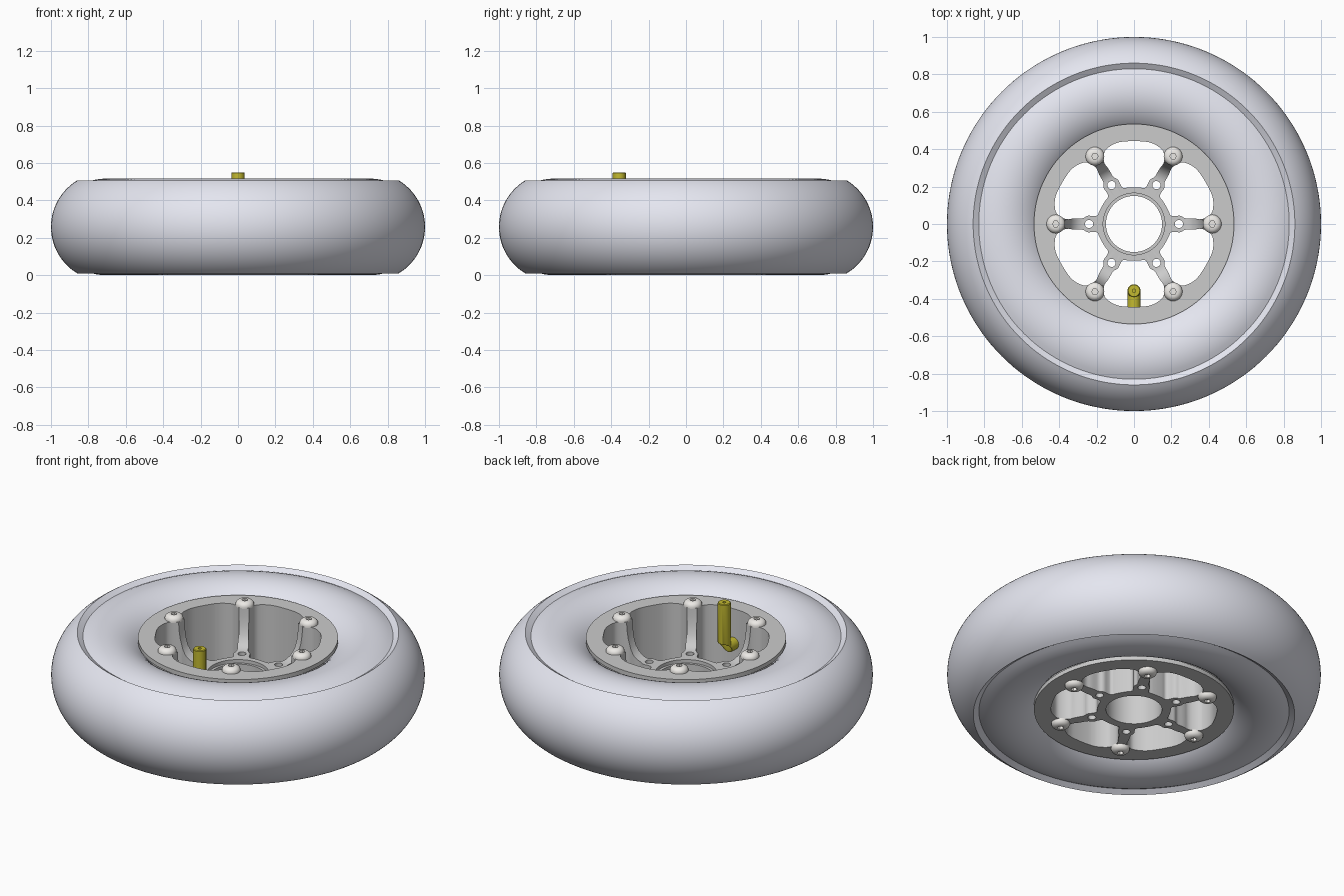
import bpy, bmesh
from math import sin, cos, pi, radians, atan2
from mathutils import Vector, Matrix

if "Cube" in bpy.data.objects:
    bpy.data.objects.remove(bpy.data.objects["Cube"])

MID = 0.258  # height of the wheel's middle plane


def material(name, rgb):
    m = bpy.data.materials.new(name)
    m.diffuse_color = (*rgb, 1)
    m.use_nodes = True
    m.node_tree.nodes["Principled BSDF"].inputs["Base Color"].default_value = m.diffuse_color
    return m


def add_object(name, bm, mat=None):
    bmesh.ops.recalc_face_normals(bm, faces=bm.faces)
    me = bpy.data.meshes.new(name)
    bm.to_mesh(me)
    bm.free()
    ob = bpy.data.objects.new(name, me)
    bpy.context.collection.objects.link(ob)
    if mat:
        me.materials.append(mat)
    return ob


def smooth(ob, angle=30):
    bpy.ops.object.select_all(action='DESELECT')
    ob.select_set(True)
    bpy.context.view_layer.objects.active = ob
    bpy.ops.object.shade_smooth_by_angle(angle=radians(angle))


def bridge(bm, a, b):
    n = len(a)
    for i in range(n):
        bm.faces.new((a[i], a[(i + 1) % n], b[(i + 1) % n], b[i]))


def lathe(name, profile, steps, mat=None):
    """Revolve a closed (radius, z) profile around z."""
    bm = bmesh.new()
    rings = [[bm.verts.new((r * cos(2 * pi * k / steps), r * sin(2 * pi * k / steps), z))
              for r, z in profile] for k in range(steps)]
    for k in range(steps):
        bridge(bm, rings[k], rings[(k + 1) % steps])
    return add_object(name, bm, mat)


def prism(bm, pts, z0, z1, turn=0.0):
    """Add an upright prism, turned around z."""
    rot = Matrix.Rotation(turn, 3, 'Z')
    lo, hi = ([bm.verts.new(rot @ Vector((x, y, z))) for x, y in pts] for z in (z0, z1))
    bridge(bm, lo, hi)
    bm.faces.new(lo[::-1])
    bm.faces.new(hi)


def circle(cx, cy, r, n):
    return [(cx + r * cos(2 * pi * i / n), cy + r * sin(2 * pi * i / n)) for i in range(n)]


def round_corners(pts, times=2):
    """Corner-cutting subdivision of a closed outline."""
    for _ in range(times):
        out = []
        for (ax, ay), (bx, by) in zip(pts, pts[1:] + pts[:1]):
            out += [(ax * .75 + bx * .25, ay * .75 + by * .25),
                    (ax * .25 + bx * .75, ay * .25 + by * .75)]
        pts = out
    return pts


rubber = material("rubber", (0.78, 0.79, 0.87))
metal = material("rim_metal", (0.62, 0.62, 0.61))
steel = material("bolt_steel", (0.84, 0.82, 0.79))
brass = material("brass", (0.55, 0.49, 0.03))

# Tyre: round carcass with a thicker tread band that ends in a chamfered step
C, R_SIDE, R_TREAD = 0.71, 0.258, 0.29
tread_end = atan2(0.248, 0.15)
side_start = atan2(0.2284, 0.12)
tyre = [(C + R_TREAD * cos(a), MID + R_TREAD * sin(a))
        for a in [tread_end * (i / 14 - 1) for i in range(29)]]
tyre += [(C + R_SIDE * cos(a), MID + R_SIDE * sin(a))
         for a in [side_start + (2 * pi - 2 * side_start) * i / 40 for i in range(41)]]
smooth(lathe("tyre", tyre, 144, rubber))

# Rim: turned body with flanges, barrel, dished web and hub bore
TOP, BOT = 0.478, 0.04
rim = lathe("rim", [
    (0.535, TOP), (0.535, TOP - 0.024), (0.465, TOP - 0.03), (0.46, BOT + 0.03),
    (0.535, BOT + 0.024), (0.535, BOT), (0.15, BOT), (0.15, 0.25), (0.165, 0.25),
    (0.165, 0.27), (0.275, 0.27), (0.30, 0.278), (0.325, 0.297), (0.345, 0.33),
    (0.36, 0.38), (0.367, 0.43), (0.37, TOP)], 120, metal)

# Cut six windows between the spokes and six holes in the hub web
half = [(0.05, 0.443), (0.10, 0.433), (0.145, 0.405), (0.162, 0.38), (0.162, 0.325),
        (0.135, 0.295), (0.112, 0.25), (0.085, 0.24), (0.073, 0.21), (0.06, 0.19),
        (0.03, 0.196)]
window = round_corners(half + [(-x, y) for x, y in reversed(half)])
bm = bmesh.new()
for k in range(6):
    prism(bm, window, -0.2, 0.8, k * pi / 3)
    prism(bm, circle(0.24, 0, 0.022, 20), -0.2, 0.8, k * pi / 3)
cutter = add_object("window_cutter", bm)
cutter.hide_render = True
mod = rim.modifiers.new("windows", 'BOOLEAN')
mod.operation = 'DIFFERENCE'
mod.solver = 'EXACT'
mod.object = cutter
bpy.context.view_layer.objects.active = rim
bpy.ops.object.modifier_apply(modifier=mod.name)
bpy.data.objects.remove(cutter)
smooth(rim)


# Button-head bolts on both faces, each with a hex socket
def bolt_mesh():
    bm = bmesh.new()
    n = 24
    prof = [(0.05, -0.004), (0.05, 0.006), (0.046, 0.017), (0.037, 0.025), (0.026, 0.029)]
    rings = [[bm.verts.new((x, y, z)) for x, y in circle(0, 0, r, n)] for r, z in prof]
    for z in (0.029, 0.012):
        ring = []
        for i in range(n):
            a = 2 * pi * i / n
            r = 0.017 * cos(pi / 6) / cos(a % (pi / 3) - pi / 6)
            ring.append(bm.verts.new((r * cos(a), r * sin(a), z)))
        rings.append(ring)
    for a, b in zip(rings, rings[1:]):
        bridge(bm, a, b)
    bm.faces.new(rings[-1])
    bm.faces.new(rings[0][::-1])
    return bm


bolt = add_object("bolt_top_1", bolt_mesh(), steel)
smooth(bolt, 35)
for side, z in (("top", TOP), ("bottom", BOT)):
    for k in range(6):
        ob = bolt
        if side == "bottom" or k:
            ob = bpy.data.objects.new(f"bolt_{side}_{k + 1}", bolt.data)
            bpy.context.collection.objects.link(ob)
        a = k * pi / 3
        ob.location = (0.418 * cos(a), 0.418 * sin(a), z)
        ob.rotation_euler = (pi if side == "bottom" else 0, 0, a)

# Valve stem: upright tube that bends outward into the barrel
VY, VR, BEND = -0.357, 0.035, 0.04
bm = bmesh.new()
rings = []


def valve_ring(y, z, r, tilt):
    rings.append([bm.verts.new((r * cos(t), y + r * sin(t) * cos(tilt), z + r * sin(t) * sin(tilt)))
                  for t in [2 * pi * i / 28 for i in range(28)]])


for r, z in ((0.009, 0.525), (0.009, 0.55), (0.031, 0.55), (VR, 0.546)):
    valve_ring(VY, z, r, 0)
for i in range(9):
    a = i / 8 * pi / 2
    valve_ring(VY - BEND * (1 - cos(a)), 0.315 - BEND * sin(a), VR, a)
valve_ring(-0.45, 0.315 - BEND, VR, pi / 2)
for a, b in zip(rings, rings[1:]):
    bridge(bm, a, b)
bm.faces.new(rings[0])
bm.faces.new(rings[-1])
smooth(add_object("valve_stem", bm, brass))
